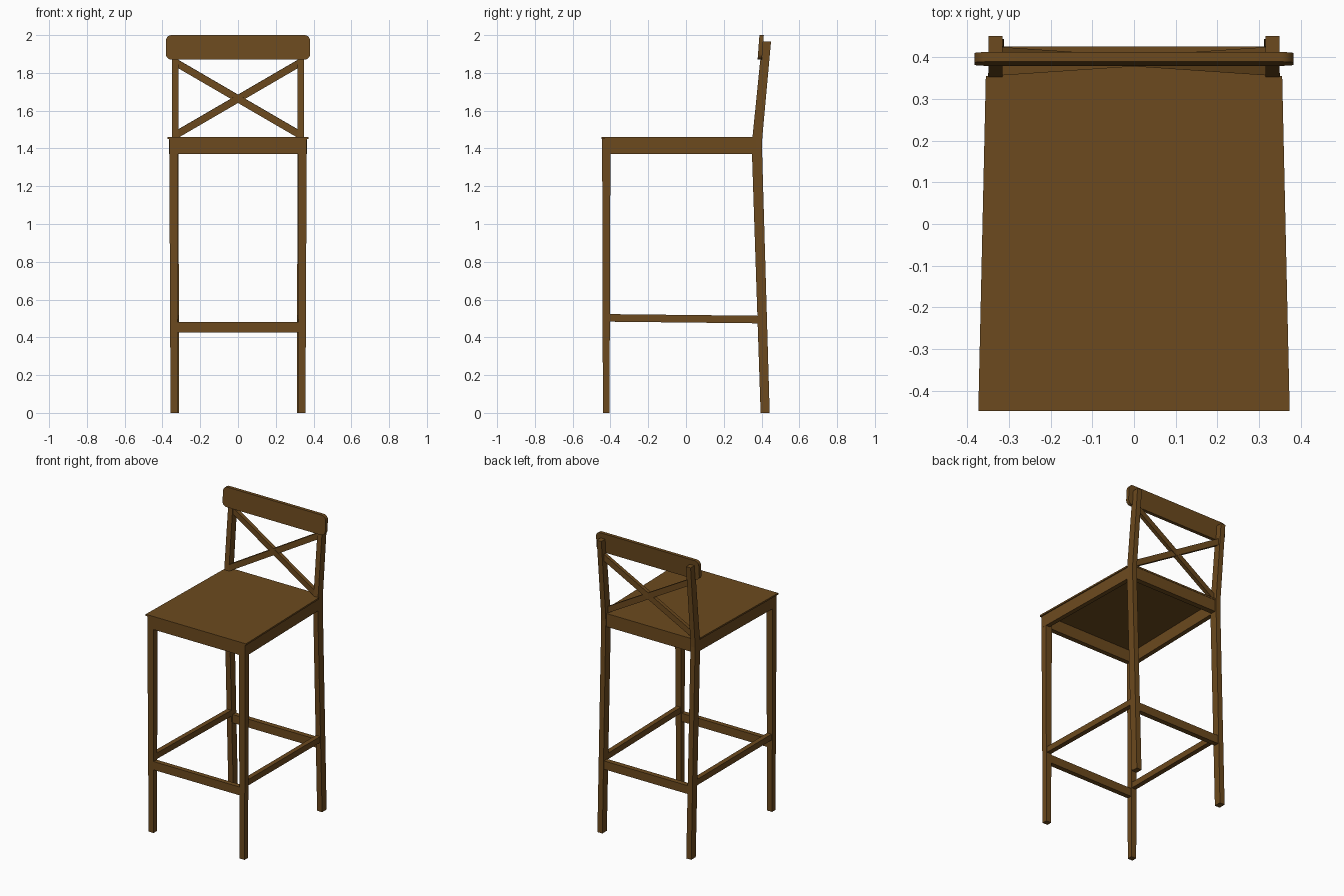
import bpy, bmesh, math
from mathutils import Vector

if "Cube" in bpy.data.objects:
    bpy.data.objects.remove(bpy.data.objects["Cube"])

wood = bpy.data.materials.new("brown_wood")
wood.diffuse_color = (0.15, 0.068, 0.013, 1)
wood.use_nodes = True
wood.node_tree.nodes["Principled BSDF"].inputs["Base Color"].default_value = wood.diffuse_color


def loft(name, rings):
    """Skin closed rings of points and cap both ends."""
    bm = bmesh.new()
    rows = [[bm.verts.new(p) for p in r] for r in rings]
    n = len(rows[0])
    for a, b in zip(rows, rows[1:]):
        for i in range(n):
            j = (i + 1) % n
            bm.faces.new((a[i], a[j], b[j], b[i]))
    bm.faces.new(rows[0][::-1])
    bm.faces.new(rows[-1])
    bmesh.ops.recalc_face_normals(bm, faces=bm.faces)
    me = bpy.data.meshes.new(name)
    bm.to_mesh(me)
    bm.free()
    me.materials.append(wood)
    ob = bpy.data.objects.new(name, me)
    bpy.context.collection.objects.link(ob)
    return ob


def rect(x0, x1, y0, y1, z):
    return [(x0, y0, z), (x1, y0, z), (x1, y1, z), (x0, y1, z)]


def bar(name, a, b, wide, high):
    """Bar from a to b with vertical end cuts; wide is horizontal, high is vertical."""
    a, b = Vector(a), Vector(b)
    d = b - a
    side = Vector((-d.y, d.x, 0)).normalized() * wide / 2
    up = Vector((0, 0, high / 2))
    return loft(name, [[p - side - up, p + side - up, p + side + up, p - side + up]
                       for p in (a, b)])


# Legs; the back ones kink at the seat and run on as back posts
for s, label in ((-1, "left"), (1, "right")):
    loft("front_leg_" + label, [
        rect(s * 0.32, s * 0.357, -0.44, -0.405, 0),
        rect(s * 0.317, s * 0.364, -0.444, -0.400, 1.45)])
    loft("back_leg_" + label, [
        rect(s * 0.312, s * 0.349, 0.395, 0.443, 0),
        rect(s * 0.315, s * 0.349, 0.348, 0.402, 1.41),
        rect(s * 0.315, s * 0.349, 0.352, 0.404, 1.46),
        rect(s * 0.315, s * 0.349, 0.403, 0.450, 1.965)])
    # Side apron and side footrest
    bar("side_apron_" + label, (s * 0.35, -0.43, 1.411), (s * 0.334, 0.37, 1.411), 0.030, 0.082)
    bar("side_stretcher_" + label, (s * 0.338, -0.42, 0.503), (s * 0.33, 0.40, 0.494), 0.032, 0.040)
    # Cross bar of the back, leaning with the posts
    bar("cross_bar_" + label, (-s * 0.325, 0.368, 1.474), (s * 0.325, 0.412, 1.852), 0.025, 0.044)

# Front and back aprons and footrests
bar("front_apron", (-0.345, -0.428, 1.411), (0.345, -0.428, 1.411), 0.032, 0.082)
bar("back_apron", (-0.33, 0.375, 1.411), (0.33, 0.375, 1.411), 0.036, 0.082)
bar("front_stretcher", (-0.34, -0.425, 0.453), (0.34, -0.425, 0.453), 0.032, 0.056)
bar("back_stretcher", (-0.33, 0.408, 0.453), (0.33, 0.408, 0.453), 0.034, 0.056)

# Thin tapered seat, with a tongue between the back posts
outline = [(-0.373, -0.448), (0.373, -0.448), (0.355, 0.354), (0.315, 0.354),
           (0.315, 0.395), (-0.315, 0.395), (-0.315, 0.354), (-0.355, 0.354)]
loft("seat", [[(x, y, z) for x, y in outline] for z in (1.449, 1.46)])

# Rounded top rail, tilted slightly back
r, ring = 0.03, []
for cx, cz, start in ((0.352, 1.97, 0), (-0.352, 1.97, 90), (-0.352, 1.90, 180), (0.352, 1.90, 270)):
    for k in range(7):
        t = math.radians(start + 15 * k)
        ring.append((cx + r * math.cos(t), cz + r * math.sin(t)))
rail = loft("top_rail", [[(x, y + (z - 1.87) * 0.075, z) for x, z in ring]
                         for y in (0.379, 0.402)])
bpy.context.view_layer.objects.active = rail
rail.select_set(True)
bpy.ops.object.shade_smooth_by_angle(angle=math.radians(30))
